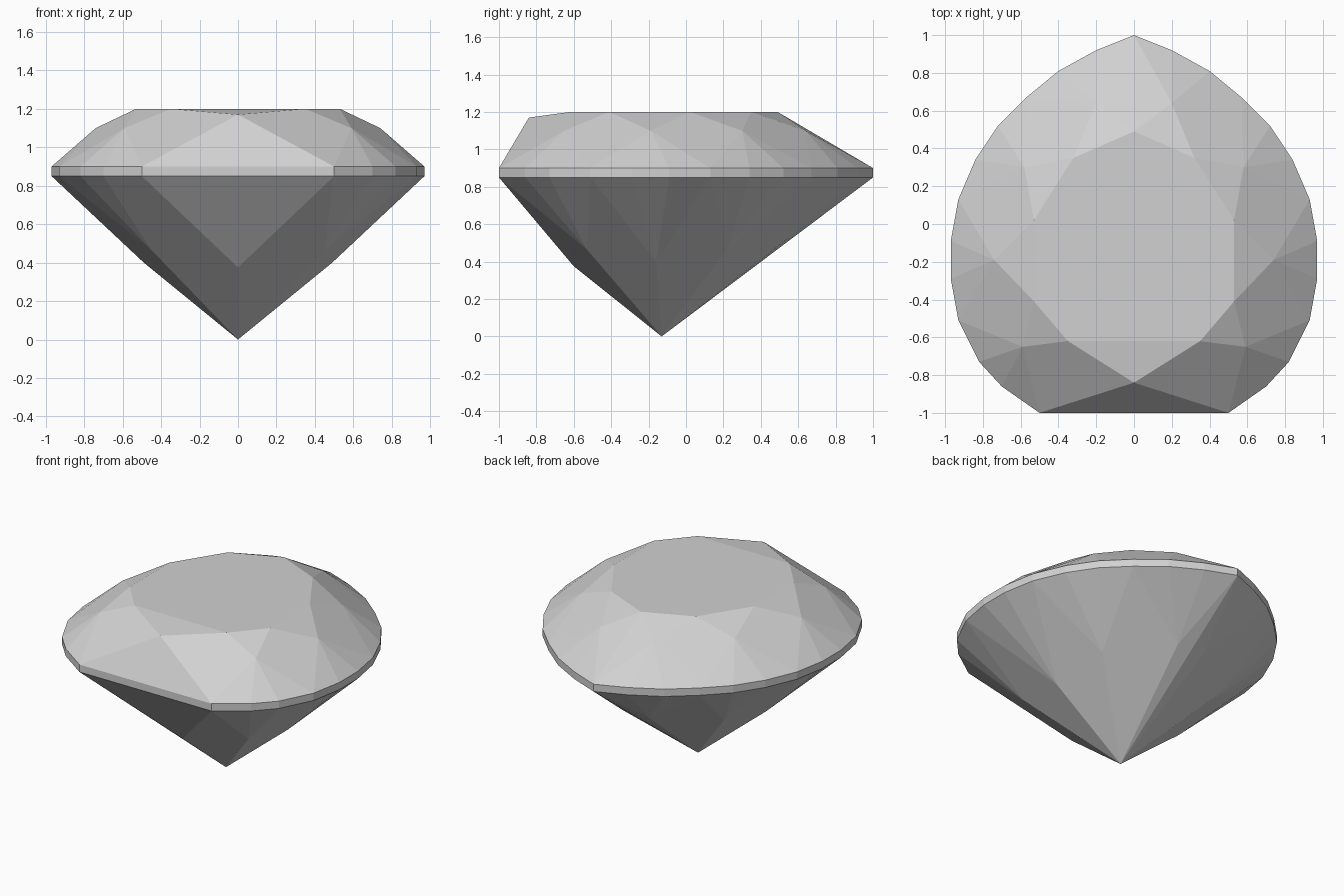
import bpy
import bmesh
from mathutils import Vector

default_cube = bpy.data.objects.get("Cube")
if default_cube:
    bpy.data.objects.remove(default_cube, do_unlink=True)

# One pale grey stone material
stone = bpy.data.materials.new("pale grey stone")
stone.use_nodes = True
grey = (0.64, 0.64, 0.64, 1)
stone.diffuse_color = grey
stone.node_tree.nodes["Principled BSDF"].inputs["Base Color"].default_value = grey

GIRDLE_TOP, GIRDLE_BOTTOM = 0.9, 0.85
STAR_HEIGHT, TABLE_HEIGHT = 1.1, 1.2
INSIDE = Vector((0, -0.13, 0.75))


def at_height(points, z):
    return [Vector((x, y, z)) for x, y in points]


# Half outline of the pear shape, from the pointed back to the flat front
outline = [(0, 1), (.2, .92), (.4, .81), (.57, .67), (.72, .52), (.84, .34),
           (.93, .13), (.97, -.09), (.97, -.29), (.93, -.51), (.82, -.73),
           (.7, -.86), (.5, -1), (0, -1)]
upper = at_height(outline, GIRDLE_TOP)
lower = at_height(outline, GIRDLE_BOTTOM)

# Crown corners: the flat table, the star facet tips and the front dip
table = at_height([(0, .49), (.32, .35), (.53, .02), (.53, -.41), (.35, -.62)],
                  TABLE_HEIGHT)
stars = at_height([(.2, .64), (.58, .3), (.74, -.19), (.59, -.65)], STAR_HEIGHT)
front_dip = Vector((0, -.84, 1.17))

# Pavilion corners: the facet breaks and the bottom point
breaks = [Vector(p) for p in ((.1, .54, .52), (.445, .225, .475),
                              (.49, -.16, .4), (.45, -.53, .465),
                              (0, -.6, .375))]
culet = Vector((0, -.13, 0))


def fan(tip, rim, section):
    """Three triangles from a tip to one section of the rim."""
    start = section * 3
    return [(tip, rim[i], rim[i + 1]) for i in range(start, start + 3)]


def build_part(name, facets):
    """Make flat facets facing outward, mirrored across the centre."""
    bm = bmesh.new()
    for facet in facets:
        face = bm.faces.new([bm.verts.new(p) for p in facet])
        face.normal_update()
        if face.normal.dot(face.calc_center_median() - INSIDE) < 0:
            face.normal_flip()
    bmesh.ops.remove_doubles(bm, verts=bm.verts, dist=0.0001)
    mesh = bpy.data.meshes.new(name)
    bm.to_mesh(mesh)
    bm.free()
    mesh.materials.append(stone)
    part = bpy.data.objects.new(name, mesh)
    bpy.context.collection.objects.link(part)
    mirror = part.modifiers.new("mirror", "MIRROR")
    mirror.use_axis[0] = True
    mirror.use_mirror_merge = True
    return part


# Crown: table, star facets, kites and upper girdle facets
back_kite = (table[0], stars[0], upper[0])
front_kite = (table[-1], stars[-1], upper[-2], front_dip)
table_front = Vector((0, table[-1].y, TABLE_HEIGHT))
crown = [table + [table_front], back_kite, front_kite,
         (table_front, table[-1], front_dip),
         (front_dip, upper[-2], upper[-1])]
for i, star in enumerate(stars):
    crown.append((table[i], table[i + 1], star))
    crown += fan(star, upper, i)
    if i > 0:
        crown.append((table[i], stars[i - 1], upper[i * 3], star))
build_part("crown", crown)

# Girdle: narrow upright band
build_part("girdle", [(lower[i], lower[i + 1], upper[i + 1], upper[i])
                      for i in range(len(outline) - 1)])

# Pavilion: long kites to the bottom point and lower girdle facets
pavilion = [(culet, breaks[0], lower[0]), (breaks[-1], lower[-2], lower[-1])]
for i in range(len(stars)):
    pavilion += fan(breaks[i], lower, i)
    pavilion.append((culet, breaks[i], lower[i * 3 + 3], breaks[i + 1]))
build_part("pavilion", pavilion)
